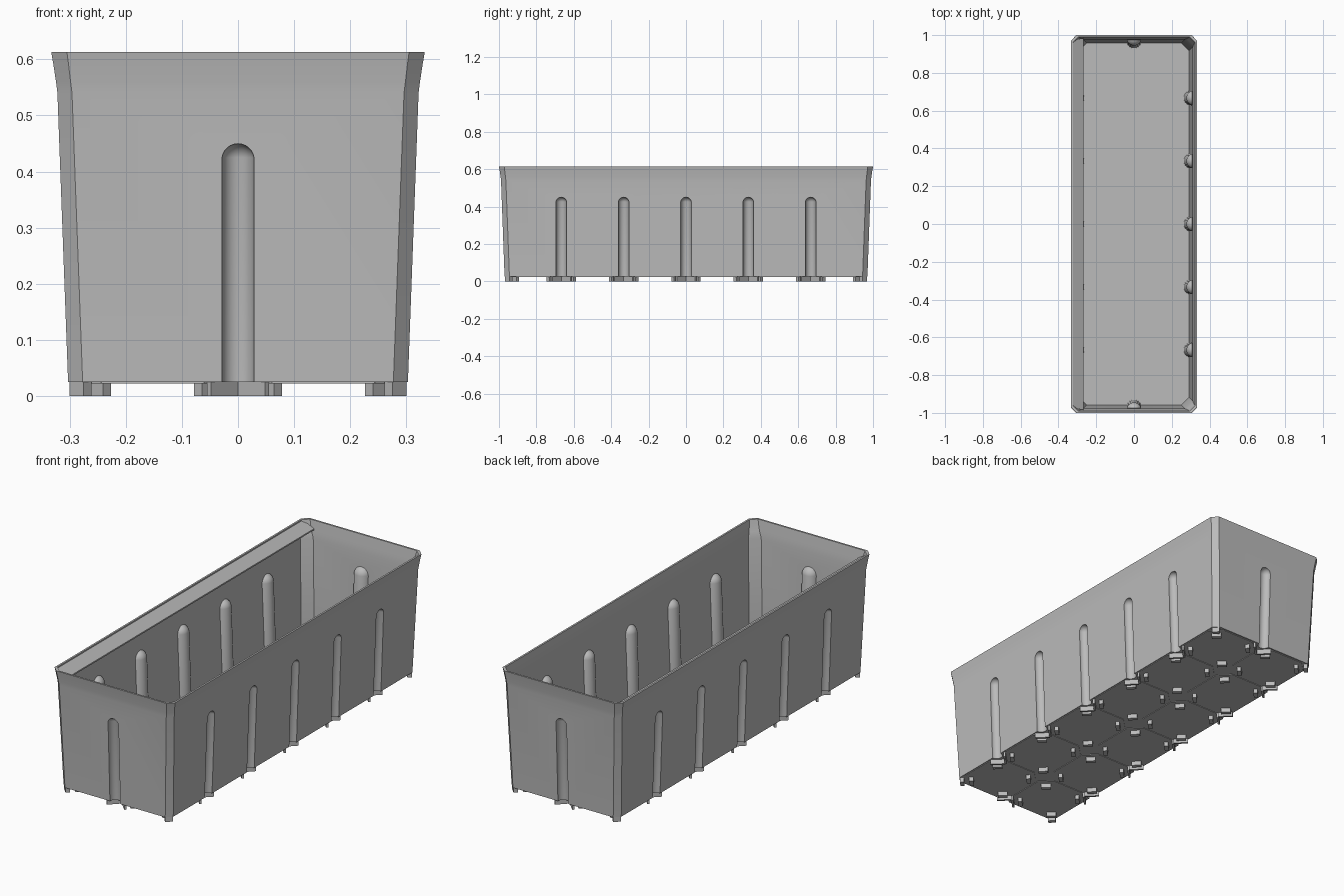
import bpy, bmesh, math
from mathutils import Matrix, Vector

if bpy.data.objects.get("Cube"):
    bpy.data.objects.remove(bpy.data.objects["Cube"])

grey = bpy.data.materials.new("planter grey")
grey.use_nodes = True
colour = (0.5, 0.5, 0.5, 1)
grey.diffuse_color = colour
grey.node_tree.nodes["Principled BSDF"].inputs["Base Color"].default_value = colour

EXTRA = 0.667          # how much longer the half length is than the half width
TILT = math.atan(0.019 / 0.518)
RIB_STEP = 1 / 3


def finish(bm, name):
    bmesh.ops.recalc_face_normals(bm, faces=bm.faces[:])
    mesh = bpy.data.meshes.new(name)
    bm.to_mesh(mesh)
    bm.free()
    obj = bpy.data.objects.new(name, mesh)
    bpy.context.collection.objects.link(obj)
    mesh.materials.append(grey)
    return obj


def octagon(hx, hy, c):
    return [(hx, -hy + c), (hx, hy - c), (hx - c, hy), (-hx + c, hy),
            (-hx, hy - c), (-hx, -hy + c), (-hx + c, -hy), (hx - c, -hy)]


def loft(bm, rings, centre=(0, 0)):
    """Closed solid through octagons given as (z, half x, half y, chamfer)."""
    loops = [[bm.verts.new((x + centre[0], y + centre[1], z))
              for x, y in octagon(hx, hy, c)] for z, hx, hy, c in rings]
    for a, b in zip(loops, loops[1:]):
        for i in range(8):
            j = (i + 1) % 8
            bm.faces.new((a[i], a[j], b[j], b[i]))
    bm.faces.new(loops[0])
    bm.faces.new(loops[-1])


def shell(name, profile):
    bm = bmesh.new()
    loft(bm, [(z, h, h + EXTRA, c) for z, h, c in profile])
    return finish(bm, name)


def wall_spots():
    """Place of each wall rib: distance out, offset along, turn about z."""
    for turn in (0, math.pi):
        for k in range(-2, 3):
            yield 0.302, k * RIB_STEP, turn
    for turn in (math.pi / 2, -math.pi / 2):
        yield 0.302 + EXTRA, 0, turn


def capsules(name, radius):
    bm = bmesh.new()
    for out, along, turn in wall_spots():
        new = bmesh.ops.create_uvsphere(bm, u_segments=28, v_segments=13, radius=radius)["verts"]
        for v in new:
            v.co.z += 0.421 if v.co.z > 0 else -0.02
        place = (Matrix.Rotation(turn, 4, "Z") @ Matrix.Translation((out, along, 0))
                 @ Matrix.Rotation(TILT, 4, "Y"))
        bmesh.ops.transform(bm, matrix=place, verts=new)
    return finish(bm, name)


def cut(obj, cutter):
    mod = obj.modifiers.new("cut", "BOOLEAN")
    mod.operation, mod.solver, mod.object = "DIFFERENCE", "EXACT", cutter
    bpy.context.view_layer.objects.active = obj
    bpy.ops.object.modifier_apply(modifier=mod.name)
    bpy.data.objects.remove(cutter)


# Tapered box with flared rim; the cavity keeps the ribs standing inside
box = shell("planter_box", [(0.025, 0.303, 0.026), (0.54, 0.322, 0.026),
                            (0.56, 0.3245, 0.026), (0.59, 0.329, 0.027),
                            (0.613, 0.333, 0.028)])
cavity = shell("cavity", [(0.037, 0.292, 0.042), (0.53, 0.311, 0.042),
                          (0.56, 0.315, 0.034), (0.59, 0.32, 0.03), (0.62, 0.325, 0.028)])
cut(cavity, capsules("ribs", 0.04))
cut(box, cavity)
cut(box, capsules("grooves", 0.029))
bpy.ops.object.select_all(action="DESELECT")
box.select_set(True)
bpy.context.view_layer.objects.active = box
bpy.ops.object.shade_smooth_by_angle(angle=math.radians(30))

# Sloping ledge along one long side
bm = bmesh.new()
section = [(-0.331, 0.612, 0.972), (-0.268, 0.575, 0.984),
           (-0.268, 0.568, 0.984), (-0.325, 0.602, 0.972)]
ends = [[bm.verts.new((x, s * y, z)) for x, z, y in section] for s in (-1, 1)]
for i in range(4):
    j = (i + 1) % 4
    bm.faces.new((ends[0][i], ends[0][j], ends[1][j], ends[1][i]))
for end in ends:
    bm.faces.new(end)
finish(bm, "side_ledge")

# Shallow octagonal panels under the floor
bm = bmesh.new()
for x in (-0.152, 0.152):
    for k in range(6):
        y = (k - 2.5) * RIB_STEP
        hy = 0.161
        if k in (0, 5):
            y, hy = math.copysign(0.817, y), 0.145
        loft(bm, [(0.022, 0.146, hy, 0.055), (0.027, 0.146, hy, 0.055)], (x, y))
finish(bm, "floor_panels")


def strip(bm, x, y, angle, length, width, top=0.027):
    place = (Matrix.Translation((x, y, top / 2)) @ Matrix.Rotation(angle, 4, "Z")
             @ Matrix.Diagonal((length, width, top, 1)))
    bmesh.ops.create_cube(bm, size=1, matrix=place)


# Feet: four diagonal strips around every grid point, kept inside the walls
bm = bmesh.new()
for nx in (-0.305, 0, 0.305):
    for ny in [k * RIB_STEP for k in range(-2, 3)] + [-0.97, 0.97]:
        for sx in (-1, 1):
            for sy in (-1, 1):
                x, y = nx + sx * 0.055, ny + sy * 0.055
                if abs(x) < 0.3 and abs(y) < 0.965:
                    strip(bm, x, y, -sx * sy * math.pi / 4, 0.046, 0.02)
for sx in (-1, 1):
    for sy in (-1, 1):
        strip(bm, sx * 0.281, sy * 0.948, -sx * sy * math.pi / 4, 0.036, 0.02)
finish(bm, "feet")

# V-shaped guards at the base of each groove
bm = bmesh.new()
for out, along, turn in wall_spots():
    for s in (-1, 1):
        p = Matrix.Rotation(turn, 3, "Z") @ Vector((out - 0.031, along + s * 0.027, 0))
        strip(bm, p.x, p.y, turn + s * math.pi / 4, 0.07, 0.01)
finish(bm, "groove_guards")
